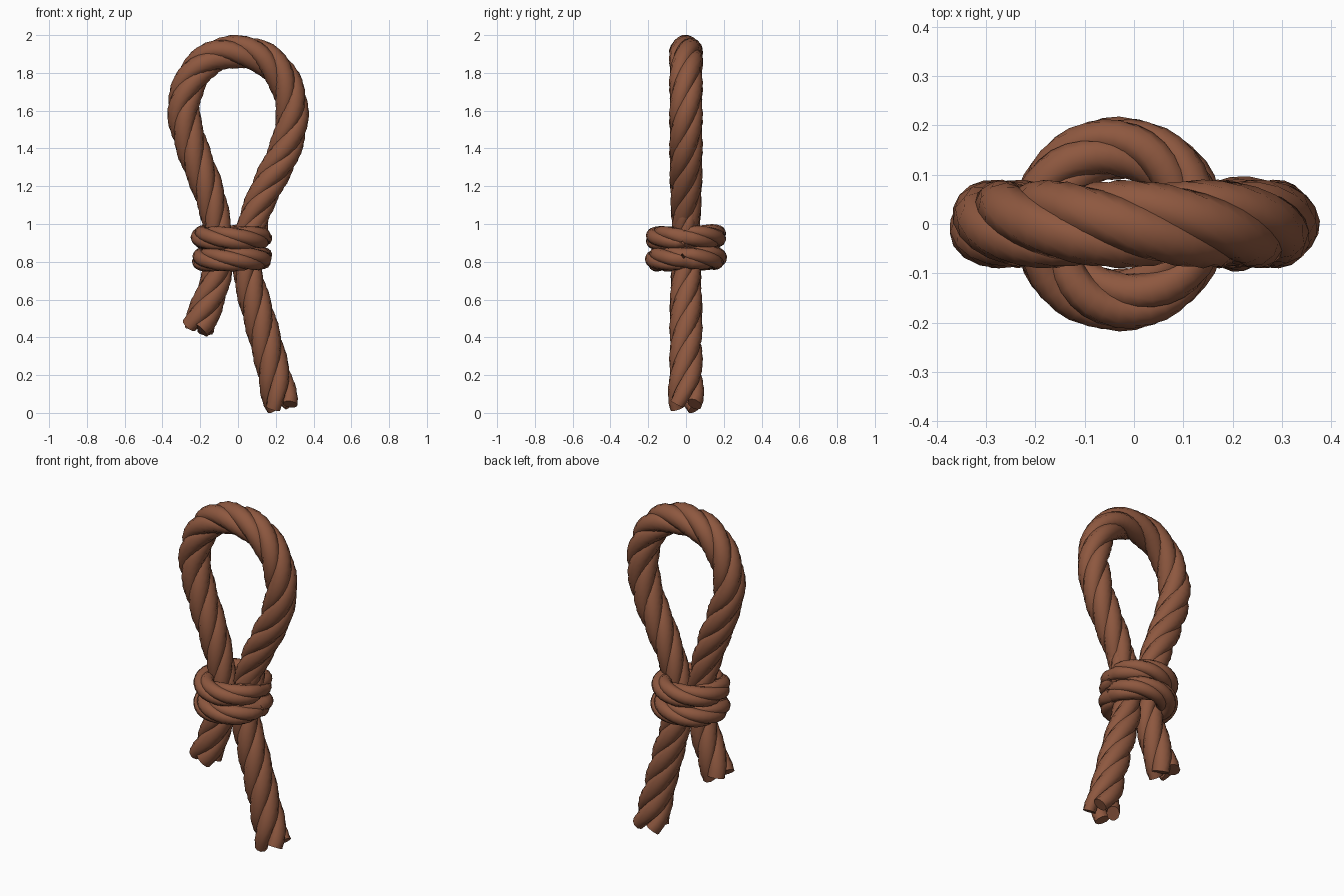
import bpy, bmesh, math
from mathutils import Vector

if "Cube" in bpy.data.objects:
    bpy.data.objects.remove(bpy.data.objects["Cube"])

brown = bpy.data.materials.new("rope brown")
brown.diffuse_color = (0.27, 0.097, 0.05, 1)
brown.use_nodes = True
brown.node_tree.nodes["Principled BSDF"].inputs["Base Color"].default_value = brown.diffuse_color

STRANDS, SIDES = 4, 10


def smooth_path(pts, step=0.032):
    """Catmull-Rom through the points (any dimension), sampled about every step."""
    pts = [Vector(p) for p in pts]
    ext = [pts[0] * 2 - pts[1]] + pts + [pts[-1] * 2 - pts[-2]]
    out = []
    for i in range(1, len(ext) - 2):
        a, b, c, d = ext[i - 1:i + 3]
        n = max(2, round((c - b).length / step))
        for k in range(n):
            t = k / n
            out.append(0.5 * (2 * b + (c - a) * t + (2 * a - 5 * b + 4 * c - d) * t * t
                              + (3 * b - a - 3 * c + d) * t ** 3))
    return out + [pts[-1]]


def rope(name, path, radius, up, pitch, closed=False, frays=(0, 0), phase=0.0):
    """Right-handed twisted strands swept along a planar path; radius is a function of the point."""
    n = len(path)
    tang, dist = [], [0.0]
    for i in range(n):
        a = path[(i - 1) % n] if closed or i else path[0]
        b = path[(i + 1) % n] if closed or i < n - 1 else path[-1]
        tang.append((b - a).normalized())
        if i:
            dist.append(dist[-1] + (path[i] - path[i - 1]).length)
    total = dist[-1] + ((path[0] - path[-1]).length if closed else 0)
    bm = bmesh.new()
    for s in range(STRANDS):
        centres, radials, sizes = [], [], []
        for i in range(n):
            # loosen and spread the strands close to a frayed end
            f0 = max(0, 1 - dist[i] / 0.16) * frays[0]
            f1 = max(0, 1 - (total - dist[i]) / 0.22) * frays[1]
            f = f0 + f1
            ang = phase + math.tau * (s / STRANDS + dist[i] / pitch)
            rad = (up.cross(tang[i])) * math.cos(ang) + up * math.sin(ang)
            r = radius(path[i])
            centres.append(path[i] + rad * r * (0.52 + 0.42 * f))
            radials.append(rad)
            sizes.append(r * (0.48 - 0.16 * f))
        rings = []
        for i in range(n):
            a = centres[(i - 1) % n] if closed or i else centres[0]
            b = centres[(i + 1) % n] if closed or i < n - 1 else centres[-1]
            t = (b - a).normalized()
            u = (radials[i] - t * radials[i].dot(t)).normalized()
            v = t.cross(u)
            rings.append([bm.verts.new(centres[i] + sizes[i] * (
                u * math.cos(math.tau * k / SIDES) + v * 1.18 * math.sin(math.tau * k / SIDES)))
                for k in range(SIDES)])
        for i in range(n if closed else n - 1):
            p, q = rings[i], rings[(i + 1) % n]
            for k in range(SIDES):
                j = (k + 1) % SIDES
                bm.faces.new((p[k], p[j], q[j], q[k]))
        if not closed:
            bm.faces.new(rings[0][::-1])
            bm.faces.new(rings[-1])
    me = bpy.data.meshes.new(name)
    bm.to_mesh(me)
    bm.free()
    me.materials.append(brown)
    ob = bpy.data.objects.new(name, me)
    bpy.context.collection.objects.link(ob)
    bpy.ops.object.select_all(action='DESELECT')
    ob.select_set(True)
    bpy.context.view_layer.objects.active = ob
    bpy.ops.object.shade_smooth_by_angle(angle=math.radians(50))
    return ob


# main rope: short end, up the left side, over the loop, down to the long end
outline = [(-0.215, 0.445), (-0.165, 0.57), (-0.115, 0.72), (-0.095, 0.88), (-0.12, 1.04),
           (-0.165, 1.2), (-0.24, 1.4), (-0.288, 1.6), (-0.245, 1.77), (-0.14, 1.88), (0, 1.912),
           (0.14, 1.875), (0.245, 1.76), (0.287, 1.59), (0.25, 1.4), (0.155, 1.2), (0.085, 1.04),
           (0.045, 0.88), (0.055, 0.72), (0.1, 0.55), (0.155, 0.35), (0.2, 0.17), (0.232, 0.035)]
main_path = smooth_path([(x, 0, z) for x, z in outline])
rope("loop_rope", main_path,
     lambda p: 0.09 - 0.014 * math.exp(-((p.z - 0.9) / 0.25) ** 2),
     Vector((0, 1, 0)), 0.68, frays=(0.12, 0.5), phase=0.4)

# two coils wrapped round the crossing
for name, x, z, ph in (("upper_coil", -0.033, 0.93, 0.0), ("lower_coil", -0.03, 0.817, 0.7)):
    R = 0.154
    ring = [Vector((x + R * math.cos(a), R * math.sin(a), z + 0.006 * math.sin(a + ph)))
            for a in (math.tau * i / 40 for i in range(40))]
    rope(name, ring, lambda p: 0.064, Vector((0, 0, 1)), math.tau * R / 1.5 * 1.0,
         closed=True, phase=ph)

# small tuck of the coil rising beside the right leg
tuck = smooth_path([(0.07, 0, 0.84), (0.095, 0, 0.95), (0.115, 0, 1.08)])
rope("coil_tuck", tuck, lambda p: 0.06, Vector((0, 1, 0)), 0.5)
